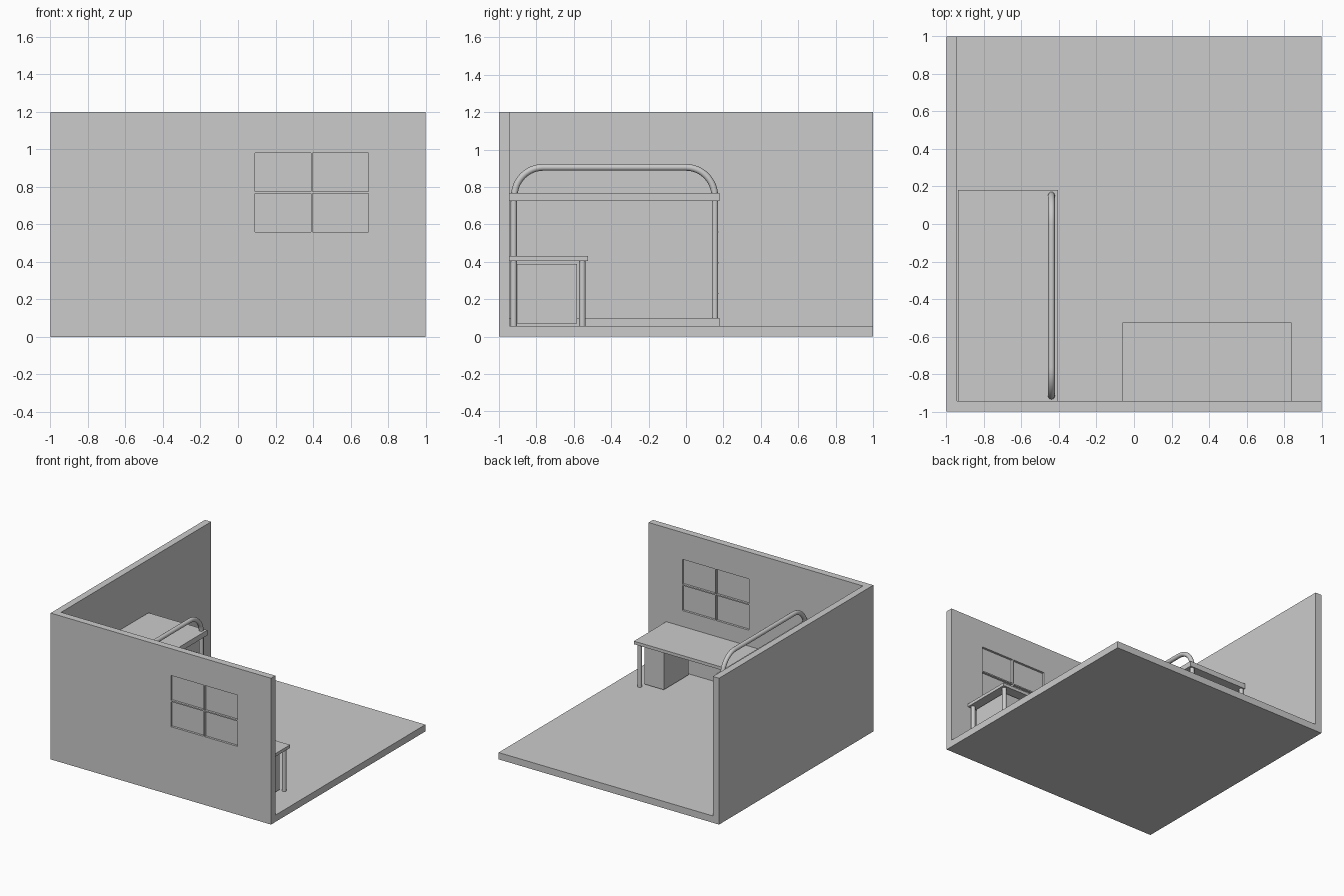
import bpy, math

if "Cube" in bpy.data.objects:
    bpy.data.objects.remove(bpy.data.objects["Cube"])

grey = bpy.data.materials.new("light grey")
grey.diffuse_color = (0.6, 0.6, 0.6, 1)
grey.use_nodes = True
grey.node_tree.nodes["Principled BSDF"].inputs["Base Color"].default_value = grey.diffuse_color


def box(name, x0, x1, y0, y1, z0, z1):
    bpy.ops.mesh.primitive_cube_add(size=1)
    o = bpy.context.object
    o.name = name
    o.data.materials.append(grey)
    for v in o.data.vertices:
        v.co = [(a + b) / 2 + c * (b - a) for c, a, b in
                zip(v.co, (x0, y0, z0), (x1, y1, z1))]
    return o


def rod(name, loc, r, length, rot=(0, 0, 0)):
    bpy.ops.mesh.primitive_cylinder_add(vertices=32, radius=r, depth=length,
                                        location=loc, rotation=rot)
    o = bpy.context.object
    o.name = name
    o.data.materials.append(grey)
    bpy.ops.object.shade_smooth_by_angle(angle=math.radians(40))
    return o


# room shell
T = 0.056
box("floor", -1 + T, 1, -1 + T, 1, 0, T)
box("left_wall", -1, -1 + T, -1 + T, 1, 0, 1.2)
wall = box("front_wall", -1, 1, -1, -1 + T, 0, 1.2)

# four window panes, recessed on both faces of the front wall
D, BAR = 0.018, 0.005
for x0, x1 in ((0.09, 0.393 - BAR), (0.393 + BAR, 0.695)):
    for z0, z1 in ((0.56, 0.77 - BAR), (0.77 + BAR, 0.98)):
        for y0, y1 in ((-1.05, -1 + D), (-1 + T - D, -0.9)):
            cut = box("window_cutter", x0, x1, y0, y1, z0, z1)
            cut.hide_render = True
            m = wall.modifiers.new("pane", 'BOOLEAN')
            m.operation, m.solver, m.object = 'DIFFERENCE', 'EXACT', cut
            bpy.context.view_layer.objects.active = wall
            bpy.ops.object.modifier_apply(modifier=m.name)
            bpy.data.objects.remove(cut)

# loft bed: upper and lower platforms, posts
box("upper_bunk", -0.938, -0.405, -0.943, 0.18, 0.725, 0.768)
box("lower_bunk", -0.938, -0.405, -0.943, 0.18, T, 0.1)
for x in (-0.922, -0.44):
    for y in (-0.921, 0.155):
        rod("bed_post", (x, y, 0.4), 0.017, 0.67)

# ladder rungs between the end posts
for z in (0.23, 0.395, 0.56):
    rod("ladder_rung", (-0.681, 0.163, z), 0.01, 0.482, (0, math.pi / 2, 0))

# rounded guard rail
R, YA, YB, ZT = 0.155, -0.918, 0.154, 0.905
pts = [(YB, 0.74)]
pts += [(YB - R + R * math.cos(a), ZT - R + R * math.sin(a))
        for a in (math.pi / 2 * i / 12 for i in range(13))]
pts += [(YA + YB - y, z) for y, z in reversed(pts)]
cu = bpy.data.curves.new("guard_rail", 'CURVE')
cu.dimensions = '3D'
cu.bevel_depth = 0.018
cu.bevel_resolution = 6
cu.use_fill_caps = True
sp = cu.splines.new('POLY')
sp.points.add(len(pts) - 1)
for p, (y, z) in zip(sp.points, pts):
    p.co = (-0.44, y, z, 1)
cu.materials.append(grey)
rail = bpy.data.objects.new("guard_rail", cu)
bpy.context.collection.objects.link(rail)
bpy.ops.object.select_all(action='DESELECT')
rail.select_set(True)
bpy.context.view_layer.objects.active = rail
bpy.ops.object.convert(target='MESH')
bpy.ops.object.shade_smooth_by_angle(angle=math.radians(40))

# desk with four legs and a drawer unit
box("desk_top", -0.06, 0.84, -0.943, -0.525, 0.405, 0.43)
for x in (-0.027, 0.807):
    for y in (-0.921, -0.554):
        rod("desk_leg", (x, y, (T + 0.41) / 2), 0.017, 0.41 - T)
box("drawer_unit", 0.61, 0.785, -0.905, -0.583, 0.07, 0.387)
